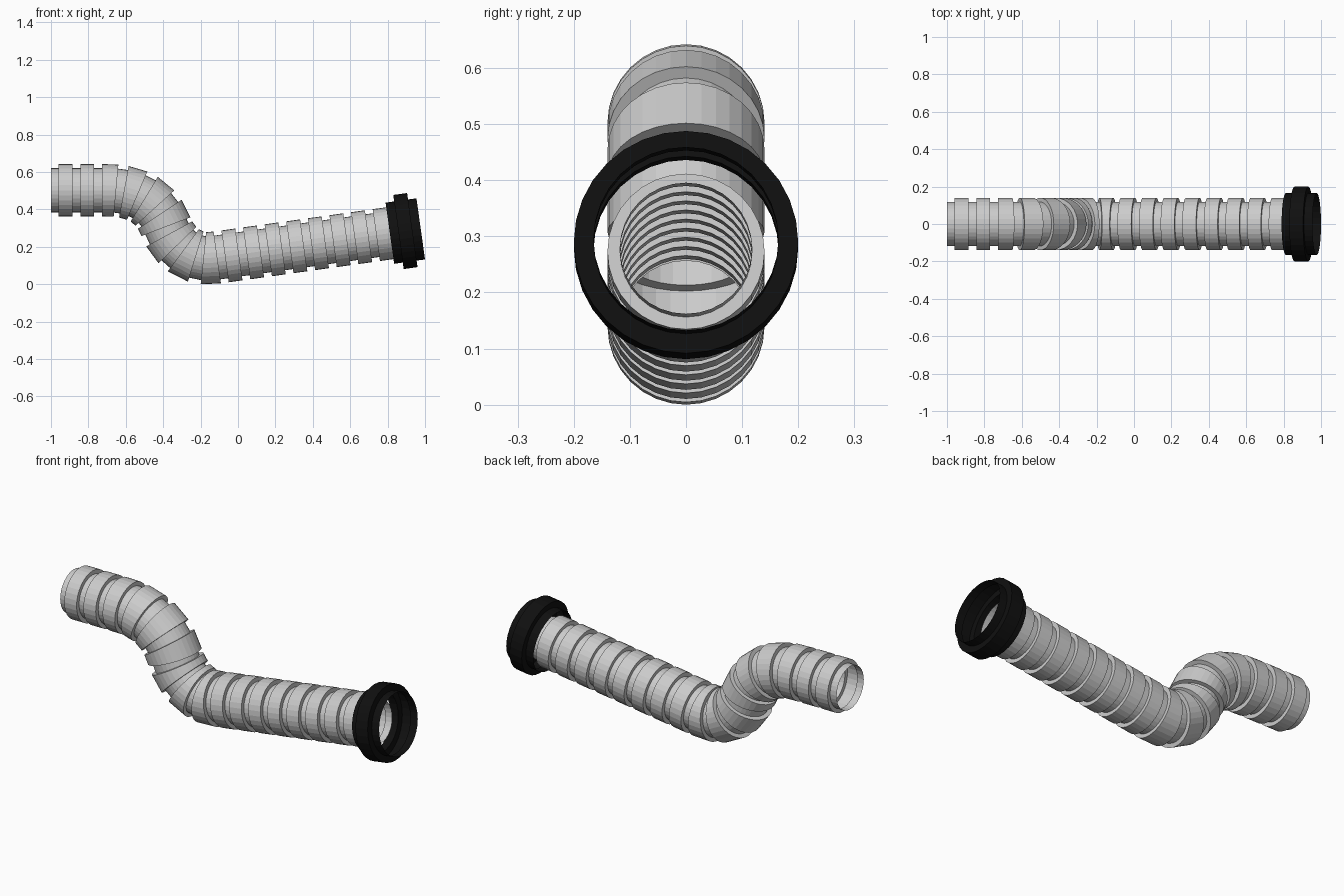
import bpy, bmesh, math
from mathutils import Vector
from mathutils.geometry import interpolate_bezier

if "Cube" in bpy.data.objects:
    bpy.data.objects.remove(bpy.data.objects["Cube"])

SIDES = 32
R_SMALL, R_BIG = 0.118, 0.14


def V(x, z):
    return Vector((x, 0, z))


def heading(deg):
    return V(math.cos(math.radians(deg)), math.sin(math.radians(deg)))


def make_tube(name, rings):
    """Skin open rings given as (centre, direction, radius) along the xz plane."""
    bm = bmesh.new()
    side = Vector((0, 1, 0))
    previous = None
    for centre, direction, radius in rings:
        up = direction.cross(side)
        ring = []
        for i in range(SIDES):
            a = 2 * math.pi * i / SIDES
            ring.append(bm.verts.new(centre + radius * (math.cos(a) * side + math.sin(a) * up)))
        if previous:
            for i in range(SIDES):
                j = (i + 1) % SIDES
                bm.faces.new((previous[i], previous[j], ring[j], ring[i]))
        previous = ring
    bmesh.ops.recalc_face_normals(bm, faces=bm.faces)
    mesh = bpy.data.meshes.new(name)
    bm.to_mesh(mesh)
    bm.free()
    obj = bpy.data.objects.new(name, mesh)
    bpy.context.collection.objects.link(obj)
    return obj


# Centre line: level run, S-bend, gently rising run
tilt = heading(8)
down = heading(-70)
start, top, mid, low = V(-1, 0.505), V(-0.70, 0.505), V(-0.385, 0.31), V(-0.13, 0.143)
end = low + tilt * (0.985 / tilt.x)
path = [start]
path += interpolate_bezier(top, top + V(0.2, 0), mid - down * 0.1, mid, 60)
path += interpolate_bezier(mid, mid + down * 0.1, low - tilt * 0.13, low, 60)[1:]
path.append(end)
length = sum((b - a).length for a, b in zip(path, path[1:]))


def point_at(s):
    for a, b in zip(path, path[1:]):
        d = (b - a).length
        if s <= d:
            return a + (b - a) * (s / d)
        s -= d
    return path[-1]


def frame_at(s):
    lo, hi = max(0, s - 0.01), min(length, s + 0.01)
    return point_at(s), (point_at(hi) - point_at(lo)).normalized()


# Corrugated hose: stepped thin shell, alternating narrow and wide bands
lead = 0.04
count = round((length - lead) / 0.117)
pitch = (length - lead) / count
stations = [(0, R_SMALL)]
for k in range(count):
    s = lead + k * pitch
    e = s + pitch * 0.64
    stations += [(s, R_SMALL), (s, R_BIG), (e, R_BIG), (e, R_SMALL)]
stations.append((length, R_SMALL))
hose = make_tube("corrugated_hose", [(*frame_at(s), r) for s, r in stations])

# Black end collar: stepped thin shell around the hose mouth
profile = [(0.812, 0.165), (0.858, 0.165), (0.858, 0.2), (0.932, 0.2),
           (0.932, 0.165), (0.977, 0.165)]
collar = make_tube("end_collar",
                   [(low + tilt * ((x - low.x) / tilt.x), tilt, r) for x, r in profile])
black = bpy.data.materials.new("black_rubber")
black.diffuse_color = (0.005, 0.005, 0.005, 1)
black.use_nodes = True
black.node_tree.nodes["Principled BSDF"].inputs["Base Color"].default_value = black.diffuse_color
collar.data.materials.append(black)

# Rest the model on the ground plane
lowest = min(v.co.z for v in hose.data.vertices)
for obj in (hose, collar):
    for v in obj.data.vertices:
        v.co.z -= lowest
